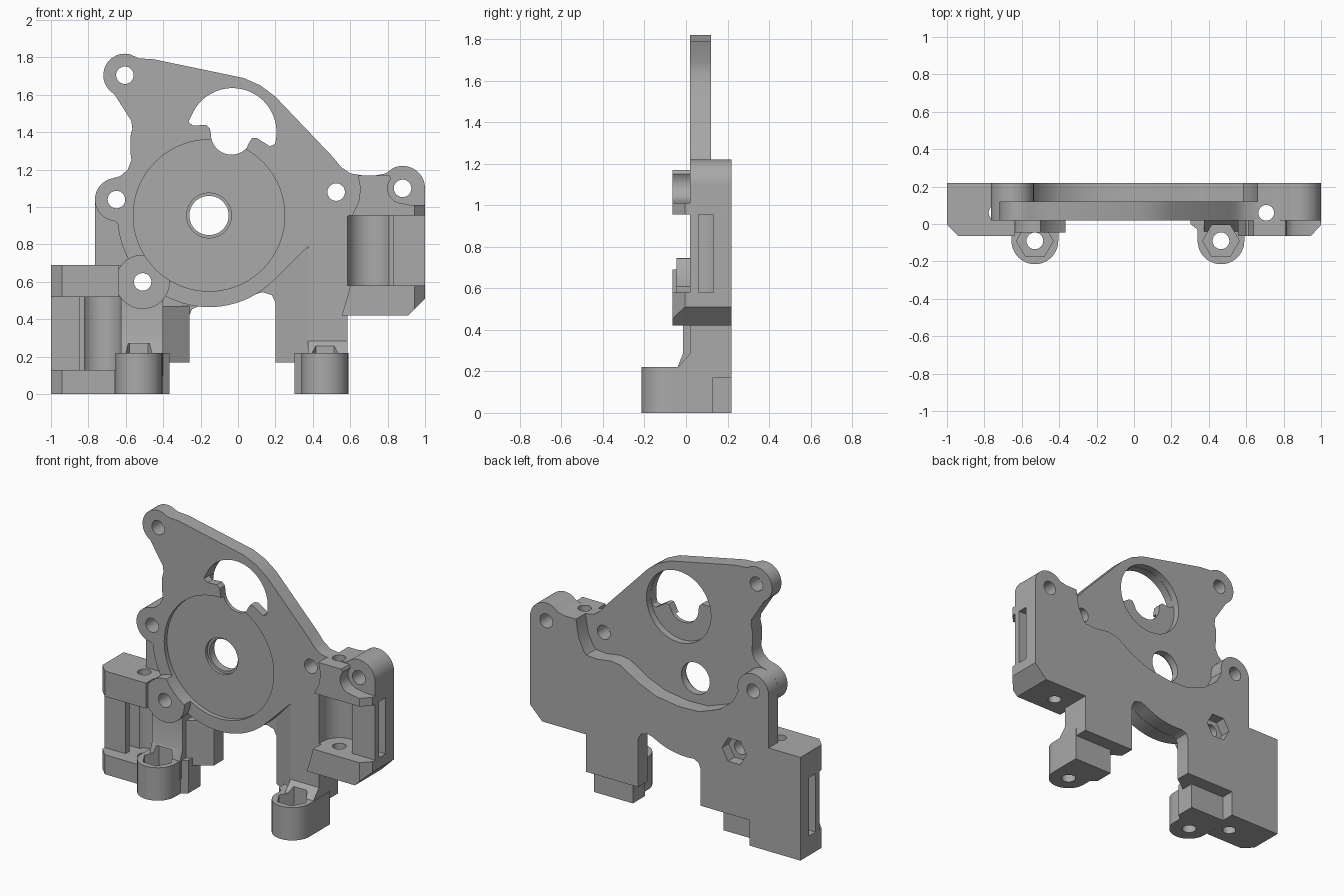
import bpy, bmesh
from math import sin, cos, radians

cube = bpy.data.objects.get("Cube")
if cube:
    bpy.data.objects.remove(cube, do_unlink=True)

grey = bpy.data.materials.new("plain grey")
grey.use_nodes = True
grey.diffuse_color = (0.4, 0.4, 0.4, 1)
grey.node_tree.nodes["Principled BSDF"].inputs["Base Color"].default_value = (0.4, 0.4, 0.4, 1)

PLACE = {"x": lambda u, v, d: (d, u, v),
         "y": lambda u, v, d: (u, d, v),
         "z": lambda u, v, d: (u, v, d)}


def arc(cu, cv, r, a0, a1, n=20):
    return [(cu + r * cos(radians(a0 + (a1 - a0) * i / n)),
             cv + r * sin(radians(a0 + (a1 - a0) * i / n))) for i in range(n + 1)]


def circle(cu, cv, r, n=40, turn=0):
    return arc(cu, cv, r, turn, turn + 360 - 360 / n, n - 1)


def prism(name, axis, pts, lo, hi):
    """Extrude a flat outline along an axis."""
    bm = bmesh.new()
    ends = [[bm.verts.new(PLACE[axis](u, v, d)) for u, v in pts] for d in (lo, hi)]
    bm.faces.new(ends[0])
    bm.faces.new(ends[1])
    for i in range(len(pts)):
        j = (i + 1) % len(pts)
        bm.faces.new((ends[0][i], ends[0][j], ends[1][j], ends[1][i]))
    bmesh.ops.recalc_face_normals(bm, faces=bm.faces)
    mesh = bpy.data.meshes.new(name)
    bm.to_mesh(mesh)
    bm.free()
    mesh.materials.append(grey)
    ob = bpy.data.objects.new(name, mesh)
    bpy.context.collection.objects.link(ob)
    return ob


def box(u0, v0, u1, v1):
    return [(u0, v0), (u1, v0), (u1, v1), (u0, v1)]


def finish(ob, cuts=()):
    """Cut the listed prisms out of a part and shade it."""
    bpy.ops.object.select_all(action="DESELECT")
    bpy.context.view_layer.objects.active = ob
    ob.select_set(True)
    for cut in cuts:
        tool = prism("cutter", *cut)
        tool.hide_render = True
        mod = ob.modifiers.new("cut", "BOOLEAN")
        mod.operation, mod.solver, mod.object = "DIFFERENCE", "EXACT", tool
        bpy.ops.object.modifier_apply(modifier=mod.name)
        bpy.data.objects.remove(tool, do_unlink=True)
    bpy.ops.object.shade_smooth_by_angle(angle=radians(30))


# Shared centres and cutters
HUB = (-0.155, 0.955)
EAR = (-0.65, 1.04)
TOP = (-0.605, 1.705)
SIDE = (0.88, 1.1)
BOSS = (-0.51, 0.6)


def bolt(c):
    return ("y", circle(*c, 0.047, 24), -0.3, 0.3)


recess = ("y", circle(*HUB, 0.405, 72), -0.1, 0.05)
hub_hole = ("y", circle(*HUB, 0.105), -0.3, 0.3)
hub_step = ("y", circle(*HUB, 0.12), -0.1, 0.07)

# Front plate with the motor recess and the gear window
outline = (arc(*TOP, 0.115, 75, 240)
           + [(-0.57, 1.46), (-0.565, 1.42), (-0.575, 1.38), (-0.575, 1.29),
              (-0.57, 1.25), (-0.59, 1.2), (-0.63, 1.165)]
           + arc(*EAR, 0.115, 105, 265) + arc(*HUB, 0.49, 185, 315, 36)
           + [(0.375, 0.79), (0.375, 0.4), (0.585, 0.4), (0.585, 0.96), (0.66, 0.96),
              (0.66, 1.17), (0.6, 1.18), (0.55, 1.215), (0.51, 1.265), (0.2, 1.59),
              (0.12, 1.65), (0.03, 1.69), (-0.45, 1.79), (-0.53, 1.795)])
window = (arc(-0.03, 1.4, 0.236, -15, 155, 36)
          + [(-0.265, 1.455), (-0.24, 1.435), (-0.17, 1.44), (-0.15, 1.42)]
          + arc(-0.035, 1.39, 0.11, 180, 318)
          + [(0.06, 1.345), (0.075, 1.37), (0.1, 1.37), (0.17, 1.325), (0.195, 1.335)])
plate = prism("front_plate", "y", outline, 0.02, 0.12)
finish(plate, [recess, ("y", window, -0.1, 0.3),
               ("y", circle(-0.03, 1.4, 0.238, 60), 0.075, 0.3), hub_step, hub_hole,
               bolt(TOP), bolt(EAR), bolt((0.525, 1.08)), bolt(BOSS)])

# Thick back plate with a curved upper edge and two leg panels
back = (arc(*EAR, 0.115, -15, 180)
        + [(-0.765, 0.69), (-0.625, 0.69), (-0.625, 0.17), (-0.26, 0.17),
           (-0.26, 0.42), (-0.245, 0.455), (-0.21, 0.47)]
        + arc(*HUB, 0.488, 265, 300, 10)
        + [(0.13, 0.545), (0.18, 0.53), (0.2, 0.49), (0.2, 0.17), (0.585, 0.17),
           (0.585, 0.95), (0.5, 0.945), (0.4, 0.96), (0.33, 0.95), (0.2, 0.87), (0.07, 0.815),
           (-0.1, 0.79), (-0.25, 0.795), (-0.4, 0.85), (-0.5, 0.93)])
back_plate = prism("back_plate", "y", back, 0.12, 0.22)
finish(back_plate, [bolt(EAR), bolt(BOSS), ("y", circle(*BOSS, 0.09, 6), 0.15, 0.3)])

# Round boss over the edge of the recess
boss = prism("bolt_boss", "y", circle(*BOSS, 0.145), -0.045, 0.13)
finish(boss, [bolt(BOSS), recess])


def bearing_cuts(cx, r, z0, z1, side):
    """Rod hole, open bearing pocket and tie slot for a side block."""
    pocket = arc(cx, 0.06, r, 0, 180) + [(cx - r, -0.2), (cx + r, -0.2)]
    slot = box(0.06, z0, 0.13, z1)
    return [("z", pocket, z0, z1), ("z", circle(cx, 0.06, 0.042, 24), -0.2, 1.5),
            ("x", slot, min(cx, side * 1.1), max(cx, side * 1.1))]


# Left bearing block (model's left, +x)
left_cuts = bearing_cuts(0.707, 0.122, 0.58, 0.955, 1)
body = ([(0.555, 0.42), (0.91, 0.42), (1, 0.51)] + arc(*SIDE, 0.12, 0, 115)
        + [(0.79, 1.18), (0.74, 1.17), (0.66, 1.17), (0.64, 1.05), (0.6, 0.97), (0.585, 0.95),
           (0.585, 0.55)])
finish(prism("left_block", "y", body, 0.02, 0.22), left_cuts + [bolt(SIDE)])

corner = ("z", [(0.94, -0.07), (1.1, -0.07), (1.1, 0.0), (1.0, -0.005)], 0, 1.5)
upper = ([(0.61, 0.955), (1, 0.955), (1, 1.01), (0.93, 1.01)]
         + arc(*SIDE, 0.08, 250, 140, 8)
         + [(0.81, 1.17), (0.64, 1.17), (0.655, 1.1), (0.645, 1.03)])
lower = [(0.555, 0.42), (0.91, 0.42), (1, 0.51), (1, 0.58), (0.6, 0.58), (0.585, 0.52)]
for name, pts in (("left_upper_lip", upper), ("left_lower_lip", lower)):
    finish(prism(name, "y", pts, -0.065, 0.02), [corner, left_cuts[1]])

# Right bearing block (-x)
right_cuts = bearing_cuts(-0.735, 0.11, 0.13, 0.52, -1)
finish(prism("right_block", "y", box(-1, 0, -0.625, 0.69), 0.02, 0.22), right_cuts)
for name, x, z0, z1 in (("right_upper_lip", -0.635, 0.52, 0.69),
                        ("right_lower_lip", -0.66, 0, 0.13)):
    lip = [(-1, 0.02), (-1, -0.005), (-0.94, -0.065), (x, -0.065), (x, 0.02)]
    finish(prism(name, "z", lip, z0, z1), [right_cuts[1]])

# Legs, rounded feet with nut traps, and sloped inner webs
for side, cx, m, x0, x1, front, web, top in (
        ("left", 0.465, -1, 0.375, 0.585, 0.02, (0.375, 0.2), 0.78),
        ("right", -0.53, 1, -0.625, -0.4, -0.015, (-0.4, -0.26), 0.47)):
    cuts = [("z", circle(cx, -0.09, 0.098, 6), 0.1, 0.27),
            ("z", circle(cx, -0.09, 0.045, 24), -0.1, 0.2)]
    profile = [(0.13, 0.1), (-0.04, 0.1), (-0.04, 0.22), (front, 0.285), (front, 0.54),
               (0.15, 0.54), (0.15, 0.17), (0.13, 0.17)]
    finish(prism(side + "_leg", "x", profile, x0, x1), cuts)
    foot = (arc(cx, -0.09, 0.125, 180, 360) if m > 0 else arc(cx, -0.09, 0.125, 360, 180))
    foot += [(cx + m * 0.125, -0.03), (cx + m * 0.163, 0.0), (cx + m * 0.163, 0.13),
             (cx - m * 0.125, 0.13)]
    finish(prism(side + "_foot", "z", foot, 0, 0.22), cuts)
    a, b = web
    finish(prism(side + "_web", "z", [(a, 0.02), (a, 0.13), (b, 0.13), (b, 0.12)], 0.17, top))
